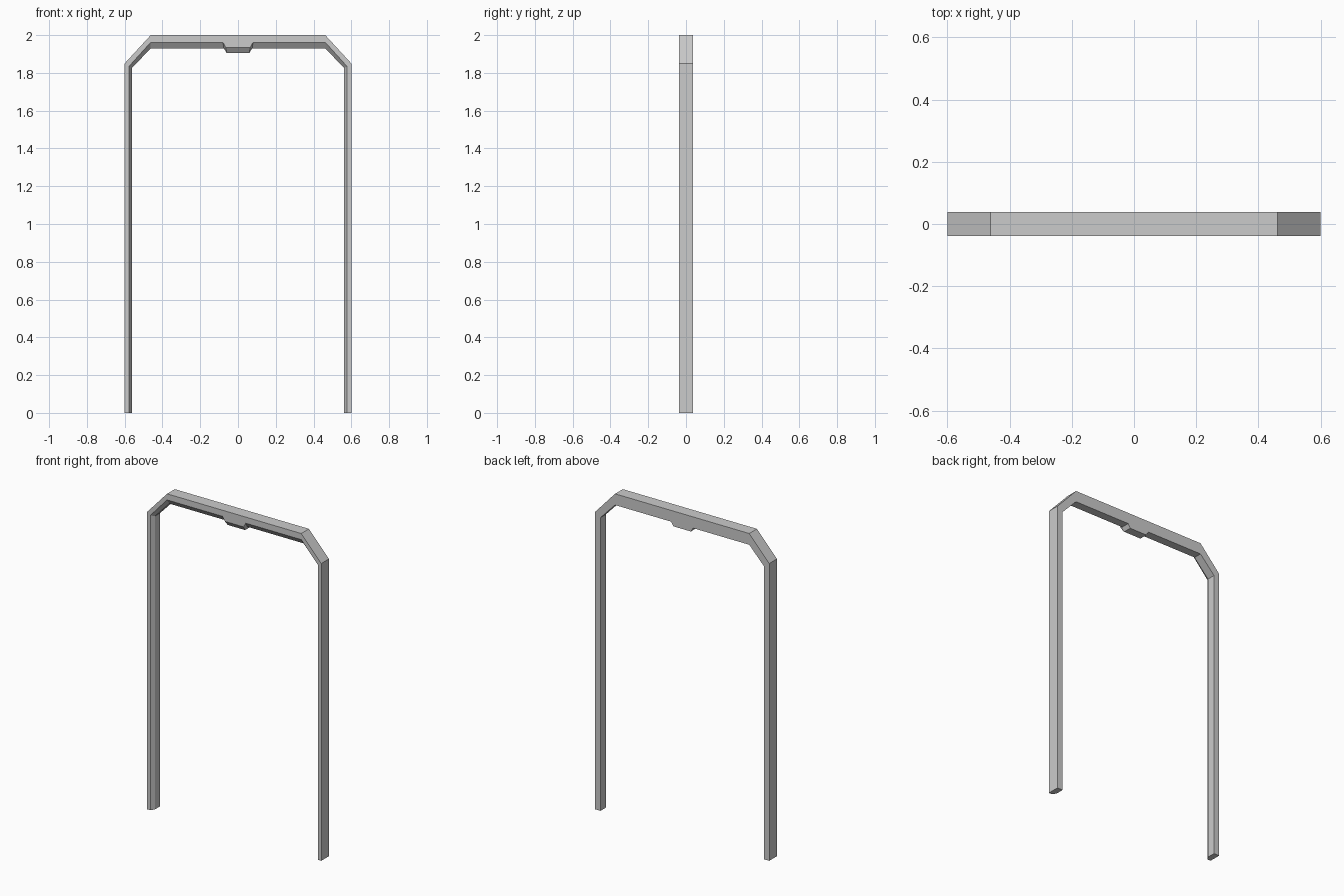
import bpy
import bmesh

if "Cube" in bpy.data.objects:
    bpy.data.objects.remove(bpy.data.objects["Cube"])

Y_FRONT, Y_BEVEL, Y_BACK = -0.038, -0.015, 0.038


def mirrored(right_half):
    """Complete a left-to-right path from its right half."""
    return [(-x, z) for x, z in reversed(right_half)] + right_half


# Half profiles, running from the centre of the lintel down to the floor
outer = mirrored([(0.462, 2.0), (0.6, 1.85), (0.6, 0.0)])
inner_front = mirrored([(0.064, 1.935), (0.08, 1.962), (0.462, 1.962),
                        (0.577, 1.835), (0.577, 0.0)])
inner = mirrored([(0.06, 1.905), (0.075, 1.93), (0.462, 1.93),
                  (0.562, 1.825), (0.562, 0.0)])

bm = bmesh.new()


def path(points, y):
    return [bm.verts.new((x, y, z)) for x, z in points]


def strip(a, b):
    for i in range(len(a) - 1):
        bm.faces.new((a[i], a[i + 1], b[i + 1], b[i]))


out_f, out_b = path(outer, Y_FRONT), path(outer, Y_BACK)
in_f, in_m, in_b = path(inner_front, Y_FRONT), path(inner, Y_BEVEL), path(inner, Y_BACK)

# Outer sides, front bevel and inner reveal
strip(out_f, out_b)
strip(in_f, in_m)
strip(in_m, in_b)

# Front and back faces
bm.faces.new(out_f + in_f[::-1])
bm.faces.new(out_b + in_b[::-1])

# Feet
for i in (0, -1):
    bm.faces.new((out_f[i], out_b[i], in_b[i], in_m[i], in_f[i]))

bmesh.ops.recalc_face_normals(bm, faces=bm.faces)
mesh = bpy.data.meshes.new("door_frame")
bm.to_mesh(mesh)
bm.free()
frame = bpy.data.objects.new("door_frame", mesh)
bpy.context.collection.objects.link(frame)
